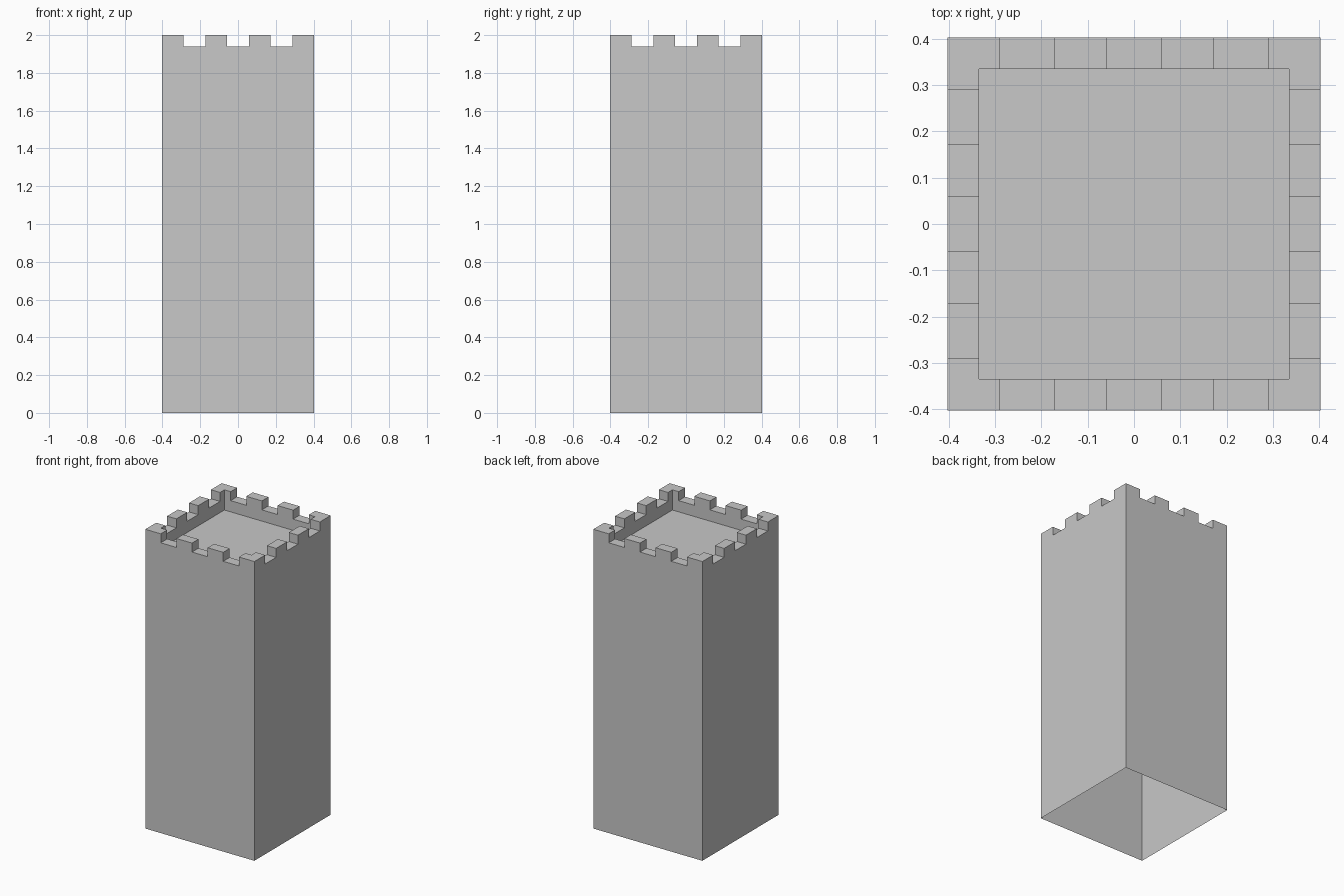
import bpy
import bmesh

if "Cube" in bpy.data.objects:
    bpy.data.objects.remove(bpy.data.objects["Cube"], do_unlink=True)

HALF, INNER = 0.403, 0.335            # outer and inner half widths
TOP, NOTCH_Z, FLOOR_Z = 2.0, 1.94, 1.865
NOTCH_W, PITCH = 0.116, 0.231         # gap width and spacing


def box(name, size, centre):
    bpy.ops.mesh.primitive_cube_add(size=1)
    obj = bpy.context.object
    obj.name = name
    for v in obj.data.vertices:
        v.co = [c * s + o for c, s, o in zip(v.co, size, centre)]
    return obj


def cut(target, size, centre):
    cutter = box("cutter", size, centre)
    cutter.hide_render = True
    mod = target.modifiers.new("cut", 'BOOLEAN')
    mod.operation, mod.solver, mod.object = 'DIFFERENCE', 'EXACT', cutter
    bpy.context.view_layer.objects.active = target
    bpy.ops.object.modifier_apply(modifier=mod.name)
    bpy.data.objects.remove(cutter, do_unlink=True)


# Stone colour
stone = bpy.data.materials.new("grey stone")
stone.use_nodes = True
colour = (0.58, 0.58, 0.58, 1)
stone.diffuse_color = colour
stone.node_tree.nodes["Principled BSDF"].inputs["Base Color"].default_value = colour

# Tower body with the sunken roof deck
tower = box("tower", (2 * HALF, 2 * HALF, TOP), (0, 0, TOP / 2))
cut(tower, (2 * INNER, 2 * INNER, 1), (0, 0, FLOOR_Z + 0.5))

# Battlement gaps, each cutting two opposite walls
for i in (-1, 0, 1):
    cut(tower, (NOTCH_W, 2, 1), (i * PITCH, 0, NOTCH_Z + 0.5))
    cut(tower, (2, NOTCH_W, 1), (0, i * PITCH, NOTCH_Z + 0.5))

# Open underside
bm = bmesh.new()
bm.from_mesh(tower.data)
base = [f for f in bm.faces if f.calc_center_median().z < 0.001]
bmesh.ops.delete(bm, geom=base, context='FACES')
bm.to_mesh(tower.data)
bm.free()

tower.data.materials.clear()
tower.data.materials.append(stone)
